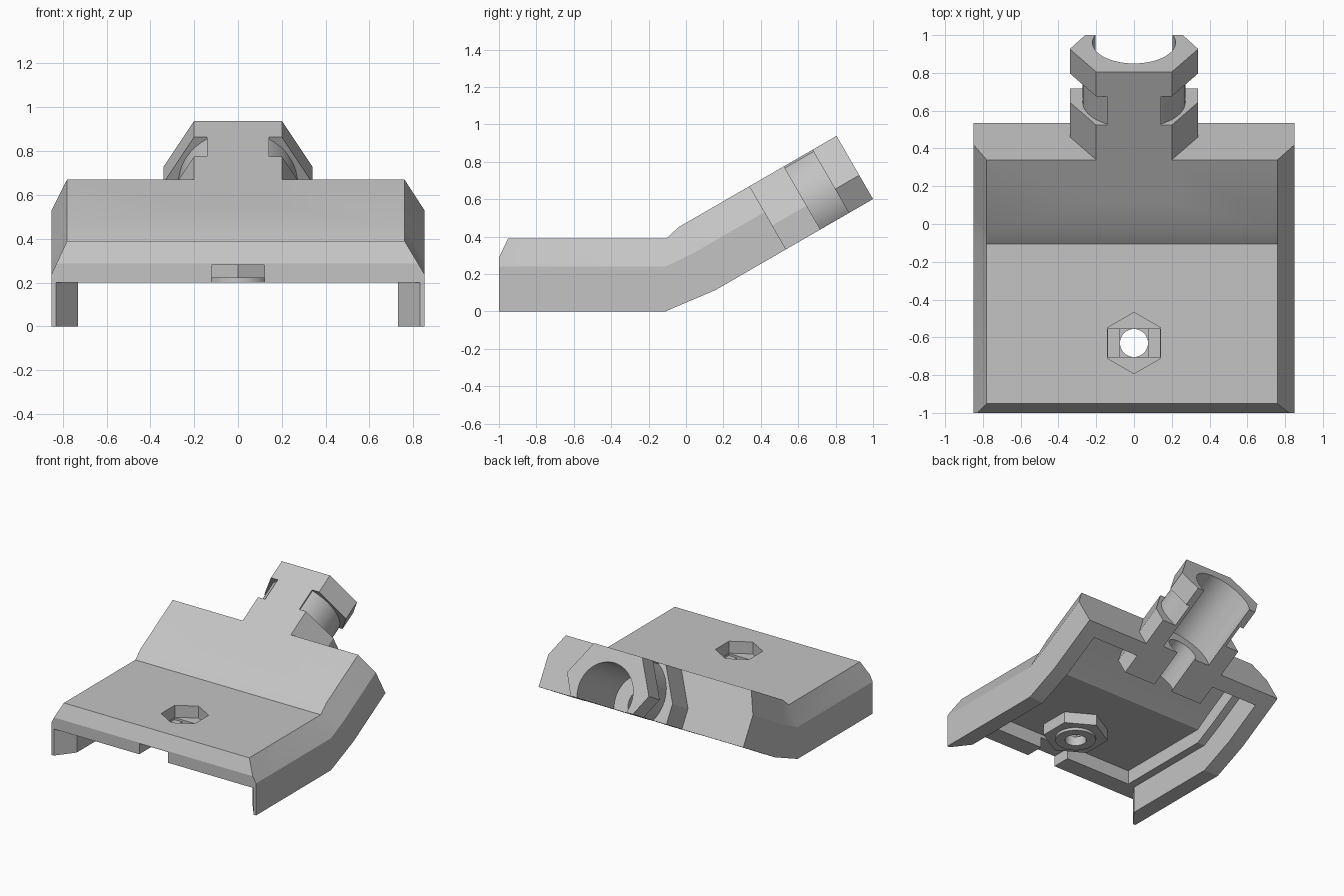
import bpy, bmesh, math

cube = bpy.data.objects.get("Cube")
if cube:
    bpy.data.objects.remove(cube, do_unlink=True)

grey = bpy.data.materials.new("plain_grey")
grey.use_nodes = True
COLOUR = (0.55, 0.55, 0.55, 1)
grey.diffuse_color = COLOUR
grey.node_tree.nodes["Principled BSDF"].inputs["Base Color"].default_value = COLOUR

C, S = math.cos(math.radians(30)), 0.5
THICK = 0.39      # full depth of the shell
BEND = -0.435     # where the raised part starts, along the slope
NECK_END = 0.537
BORE_AXIS = 0.31  # depth of the bore axis below the top face
HEX_AXIS = 0.2425  # depth of the neck's own axis


def slope(t, d):
    """(y, z) of a point t along the raised part and d below its top face."""
    return (0.34 + C * t + S * d, 0.67 + S * t - C * d)


def solid(name, rings):
    """Closed solid lofted through rings of equal length, with flat end rings."""
    bm = bmesh.new()
    loops = [[bm.verts.new(p) for p in ring] for ring in rings]
    n = len(loops[0])
    for a, b in zip(loops, loops[1:]):
        for i in range(n):
            j = (i + 1) % n
            bm.faces.new((a[i], a[j], b[j], b[i]))
    bm.faces.new(loops[0])
    bm.faces.new(loops[-1])
    bmesh.ops.recalc_face_normals(bm, faces=bm.faces)
    mesh = bpy.data.meshes.new(name)
    bm.to_mesh(mesh)
    bm.free()
    mesh.materials.append(grey)
    obj = bpy.data.objects.new(name, mesh)
    bpy.context.collection.objects.link(obj)
    return obj


def upright(name, outline, z0, z1):
    return solid(name, [[(x, y, z) for x, y in outline] for z in (z0, z1)])


def crosswise(name, outline, x0, x1):
    return solid(name, [[(x, y, z) for y, z in outline] for x in (x0, x1)])


def sloped(name, outline, t0, t1):
    return solid(name, [[(x, *slope(t, d)) for x, d in outline] for t in (t0, t1)])


def circle(r, cy=0.0, n=56):
    return [(r * math.sin(math.tau * i / n), cy + r * math.cos(math.tau * i / n))
            for i in range(n)]


def rect(x0, x1, y0, y1):
    return [(x0, y0), (x1, y0), (x1, y1), (x0, y1)]


def combine(target, tool, operation):
    """Apply a boolean and throw the tool away."""
    mod = target.modifiers.new(operation.lower(), 'BOOLEAN')
    mod.object, mod.operation, mod.solver = tool, operation, 'EXACT'
    bpy.context.view_layer.objects.active = target
    bpy.ops.object.modifier_apply(modifier=mod.name)
    bpy.data.objects.remove(tool, do_unlink=True)


def cavity(name, half, height, front, back):
    """Bent pocket open below, following the shell."""
    d = THICK - height
    stations = [((front, -0.1), (front, height)),
                ((-0.11, -0.1), (-0.11, height)),
                (slope(BEND, 0.6), slope(BEND, d)),
                (slope(back, 0.6), slope(back, d))]
    return solid(name, [[(-half, *lo), (half, *lo), (half, *hi), (-half, *hi)]
                        for lo, hi in stations])


# Bent shell with bevelled sides: bottom, shoulder, top per station
stations = [((-1, 0), (-1, 0.24), (-1, THICK)),
            ((-0.11, 0), (-0.11, 0.24), (-0.105, THICK)),
            (slope(BEND, THICK), slope(BEND, 0.16), slope(BEND, 0)),
            (slope(0, THICK), slope(0, 0.16), slope(0, 0))]
shell = solid("bent_mount", [
    [(-0.85, *b), (0.85, *b), (0.85, *m), (0.76, *t), (-0.78, *t), (-0.85, *m)]
    for b, m, t in stations])

# Bevel along the top front edge
bevel = [(-1.05, 0.18), (-0.9, 0.5), (-1.05, 0.5)]
combine(shell, crosswise("front_bevel", bevel, -1, 1), 'DIFFERENCE')

# Underside: wide channel, flared mouth, deeper recess and front notch
combine(shell, cavity("channel", 0.73, 0.2, -1.1, -0.11), 'DIFFERENCE')
mouth = [(-0.73, -0.87), (-0.83, -1), (-0.83, -1.1),
         (0.83, -1.1), (0.83, -1), (0.73, -0.87)]
combine(shell, upright("mouth", mouth, -0.1, 0.2), 'DIFFERENCE')
combine(shell, cavity("recess", 0.67, 0.305, -0.86, -0.17), 'DIFFERENCE')
combine(shell, upright("notch", rect(-0.12, 0.12, -1.1, -0.8), 0.1, 0.28), 'DIFFERENCE')

# Neck, faceted, running from inside the shell to the tip
facets = [(-0.2, 0), (0.2, 0), (0.34, HEX_AXIS), (0.34, THICK),
          (-0.34, THICK), (-0.34, HEX_AXIS)]
neck = sloped("neck", facets, -0.26, NECK_END)

for side in (-1, 1):
    # Tie groove on each flank, leaving a round core and a top rib
    groove = sloped("groove", rect(side * 0.142, side * 0.5, -0.1, 0.5), 0.212, 0.388)
    combine(groove, sloped("core", circle(0.272, HEX_AXIS), 0.1, 0.5), 'DIFFERENCE')
    combine(neck, groove, 'DIFFERENCE')
    # Lower facet of the tip collar
    lower = [(side * 0.34, HEX_AXIS), (side * 0.225, 0.45), (side * 0.5, 0.45),
             (side * 0.5, HEX_AXIS)]
    combine(neck, sloped("lower_facet", lower, 0.3, 0.7), 'DIFFERENCE')
combine(shell, neck, 'UNION')

# Bore open at the tip and below, with a narrow passage into the shell
combine(shell, sloped("bore", circle(0.22, BORE_AXIS), 0.03, 0.7), 'DIFFERENCE')
combine(shell, sloped("passage", circle(0.11, BORE_AXIS), -0.35, 0.1), 'DIFFERENCE')

# Screw boss below, hexagonal socket with a stepped floor above, hole through all
HOLE_Y, HOLE_R = -0.63, 0.075
low, high = HOLE_Y - HOLE_R, HOLE_Y + HOLE_R
combine(shell, upright("boss", circle(0.225, HOLE_Y, 6), 0.22, 0.34), 'UNION')
combine(shell, upright("boss_disc", circle(0.14, HOLE_Y), 0.2, 0.25), 'UNION')
combine(shell, upright("socket", circle(0.162, HOLE_Y, 6), 0.3, 0.5), 'DIFFERENCE')
combine(shell, upright("floor_slot", rect(-0.138, 0.138, low, high), 0.285, 0.35), 'DIFFERENCE')
combine(shell, upright("floor_square", rect(-HOLE_R, HOLE_R, low, high), 0.27, 0.35), 'DIFFERENCE')
combine(shell, upright("screw_hole", circle(HOLE_R - 0.001, HOLE_Y), 0.1, 0.5), 'DIFFERENCE')

bpy.ops.object.select_all(action='DESELECT')
shell.select_set(True)
bpy.context.view_layer.objects.active = shell
bpy.ops.object.shade_smooth_by_angle(angle=math.radians(20))
